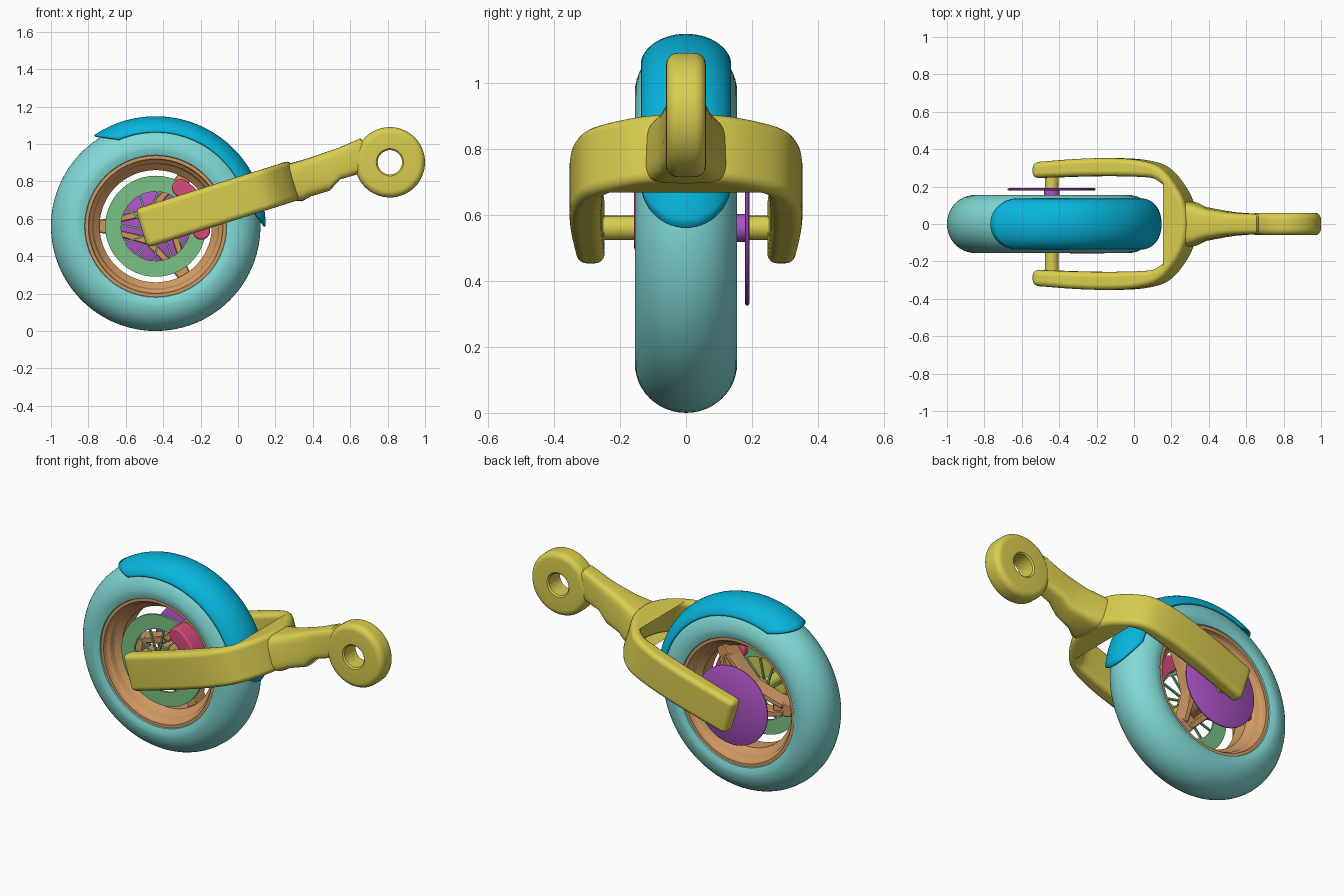
import bpy, bmesh
from math import sin, cos, pi, radians
from mathutils import Vector

if "Cube" in bpy.data.objects:
    bpy.data.objects.remove(bpy.data.objects["Cube"], do_unlink=True)


def material(name, r, g, b):
    col = [(c / 255) ** 2.2 for c in (r, g, b)] + [1]
    m = bpy.data.materials.new(name)
    m.use_nodes = True
    m.diffuse_color = col
    m.node_tree.nodes["Principled BSDF"].inputs["Base Color"].default_value = col
    return m


YELLOW = material("yellow", 216, 204, 80)
AQUA = material("pale aqua", 128, 216, 212)
BLUE = material("bright blue", 16, 180, 220)
COPPER = material("copper", 208, 152, 98)
GREEN = material("green", 120, 192, 130)
PURPLE = material("purple", 172, 84, 198)
PINK = material("pink", 214, 76, 126)

CX, CZ = -0.44, 0.56          # wheel centre
EX, EZ = 0.812, 0.902         # pivot eye centre
TILT = radians(17.5)          # slope of the fork


def finish(name, bm, mat, angle=35, weighted=False):
    bmesh.ops.recalc_face_normals(bm, faces=bm.faces[:])
    me = bpy.data.meshes.new(name)
    bm.to_mesh(me)
    bm.free()
    me.materials.append(mat)
    me.shade_smooth()
    me.set_sharp_from_angle(angle=radians(angle))
    ob = bpy.data.objects.new(name, me)
    bpy.context.collection.objects.link(ob)
    if weighted:
        ob.modifiers.new("normals", "WEIGHTED_NORMAL").keep_sharp = True
    return ob


def loft(name, rings, mat, close=False, caps=True, angle=35):
    """Skin equal rings of points; close joins the last ring to the first."""
    bm = bmesh.new()
    vs = [[bm.verts.new(p) for p in ring] for ring in rings]
    n = len(vs[0])
    for i in range(len(vs) if close else len(vs) - 1):
        a, b = vs[i], vs[(i + 1) % len(vs)]
        for j in range(n):
            k = (j + 1) % n
            bm.faces.new((a[j], a[k], b[k], b[j]))
    if caps and not close:
        bm.faces.new(vs[0])
        bm.faces.new(vs[-1])
    return finish(name, bm, mat, angle)


def revolve(name, profile, mat, cx=CX, cz=CZ, steps=72, angle=35):
    """Spin a closed (radius, y) profile round a y axis."""
    rings = [[(cx + r * cos(a), y, cz + r * sin(a)) for r, y in profile]
             for a in (2 * pi * i / steps for i in range(steps))]
    return loft(name, rings, mat, close=True, angle=angle)


def rod(name, r, y0, y1, mat):
    ends = [[(CX + r * cos(i * pi / 16), y, CZ + r * sin(i * pi / 16)) for i in range(32)]
            for y in (y0, y1)]
    return loft(name, ends, mat)


def prism(name, outline, lo, hi, place, mat, bevel=0.0, segs=3):
    """Extrude an outline from lo to hi, then round its sharp edges."""
    bm = bmesh.new()
    a = [bm.verts.new(place(p, q, lo)) for p, q in outline]
    b = [bm.verts.new(place(p, q, hi)) for p, q in outline]
    bm.faces.new(a)
    bm.faces.new(b)
    for i in range(len(a)):
        j = (i + 1) % len(a)
        bm.faces.new((a[i], a[j], b[j], b[i]))
    bmesh.ops.recalc_face_normals(bm, faces=bm.faces[:])
    if bevel:
        edges = [e for e in bm.edges if e.calc_face_angle(0) > 0.7]
        bmesh.ops.bevel(bm, geom=edges, offset=bevel, segments=segs, profile=0.5,
                        affect='EDGES', clamp_overlap=True)
    return finish(name, bm, mat, 40, True)


def wheel_place(p, q, y):
    return (CX + p, y, CZ + q)


def fork_place(u, y, v):
    return (-0.517 + u * cos(TILT) - v * sin(TILT), y, 0.548 + u * sin(TILT) + v * cos(TILT))


def spline(points, steps=4):
    """Catmull-Rom curve through 2D points."""
    p = [Vector(q) for q in points]
    p = [2 * p[0] - p[1]] + p + [2 * p[-1] - p[-2]]
    out = []
    for i in range(1, len(p) - 2):
        a, b, c, d = p[i - 1:i + 3]
        for s in range(steps):
            t = s / steps
            out.append(0.5 * (2 * b + (c - a) * t + (2 * a - 5 * b + 4 * c - d) * t * t
                              + (3 * b - a - 3 * c + d) * t ** 3))
    return out + [p[-2]]


def mirrored(half):
    return half + [(u, -y) for u, y in reversed(half[:-1])]


def bar(angle, r0, t0, r1, t1, w0, w1):
    """Quad between two polar positions with tangential offsets."""
    c, s = cos(angle), sin(angle)
    pts = [(r0, t0 - w0), (r1, t1 - w1), (r1, t1 + w1), (r0, t0 + w0)]
    return [(r * c - t * s, r * s + t * c) for r, t in pts]


# Tyre
crown = [(0.41 + 0.15 * cos(t), 0.155 * sin(t)) for t in (pi * i / 24 - pi / 2 for i in range(25))]
revolve("tyre", [(0.372, -0.125), (0.38, -0.145)] + crown + [(0.38, 0.145), (0.372, 0.125)],
        AQUA, steps=96)

# Rim with stepped lips
lip = [(0.385, 0.12), (0.378, 0.138), (0.36, 0.138), (0.354, 0.118), (0.34, 0.105),
       (0.332, 0.075), (0.30, 0.045)]
revolve("rim", lip + [(r, -y) for r, y in reversed(lip)], COPPER, angle=25)

# Hub and three forked spokes
rod("hub", 0.075, -0.07, 0.11, COPPER)
for i in range(3):
    a = radians(60 + 120 * i)
    for side in (-1, 1):
        prism(f"spoke_leg_{i}_{side}", bar(a, 0.05, side * 0.075, 0.26, side * 0.022, 0.022, 0.016),
              -0.01, 0.085, wheel_place, COPPER, 0.005, 1)
    prism(f"spoke_tip_{i}", bar(a, 0.19, 0, 0.315, 0, 0.05, 0.034), -0.02, 0.075,
          wheel_place, COPPER, 0.006, 1)

# Brake rotor: ring, thin arms and centre
revolve("rotor_ring", [(0.185, -0.082), (0.27, -0.082), (0.27, -0.096), (0.185, -0.096)], GREEN)
rod("rotor_centre", 0.06, -0.096, -0.07, GREEN)
for i in range(12):
    prism(f"rotor_arm_{i}", bar(i * pi / 6, 0.05, 0.02, 0.19, -0.01, 0.005, 0.005),
          -0.095, -0.083, wheel_place, GREEN)

# Brake caliper, an arched capsule over the rotor
a0, a1, mid, half = radians(-6), radians(57), 0.245, 0.047
caps = []
for end, start in ((a1, 0), (a0, pi)):
    caps.append([(mid * cos(end) + half * cos(end + start + pi * k / 8),
                  mid * sin(end) + half * sin(end + start + pi * k / 8)) for k in range(9)])
outer = [((mid + half) * cos(a0 + (a1 - a0) * k / 8), (mid + half) * sin(a0 + (a1 - a0) * k / 8))
         for k in range(1, 8)]
inner = [((mid - half) * cos(a1 + (a0 - a1) * k / 8), (mid - half) * sin(a1 + (a0 - a1) * k / 8))
         for k in range(1, 8)]
prism("brake_caliper", outer + caps[0] + inner + caps[1], -0.157, -0.05,
      wheel_place, PINK, 0.012)

# Side disc with its collar, and the axle
revolve("side_disc", [(0.03, 0.178), (0.228, 0.178), (0.235, 0.182), (0.235, 0.188),
                      (0.228, 0.192), (0.03, 0.192)], PURPLE)
rod("disc_collar", 0.042, 0.10, 0.185, PURPLE)
rod("axle", 0.037, -0.27, 0.27, YELLOW)

# Fender: curved shell with rounded ends
bm = bmesh.new()
grid = []
for j in range(25):
    s = j / 12 - 1
    t = radians(82) * s
    lo, hi = radians(14 * s * s), radians(124 - 11 * s * s)
    r, y = 0.49 + 0.098 * cos(t), 0.138 * sin(t)
    grid.append([bm.verts.new((CX + r * cos(a), y, CZ + r * sin(a)))
                 for a in (lo + (hi - lo) * i / 40 for i in range(41))])
for p, q in zip(grid, grid[1:]):
    for i in range(40):
        bm.faces.new((p[i], p[i + 1], q[i + 1], q[i]))
fender = finish("fender", bm, BLUE)
if fender.data.polygons[500].normal.z < 0:
    fender.data.flip_normals()
shell = fender.modifiers.new("thickness", "SOLIDIFY")
shell.thickness, shell.offset = 0.012, -1

# Fork: U-shaped outline, extruded across its slope
fork_outer = spline(mirrored([(0, 0.33), (0.25, 0.348), (0.45, 0.352), (0.6, 0.34), (0.71, 0.305),
                              (0.79, 0.225), (0.85, 0.12), (0.87, 0)]))
fork_inner = spline(mirrored([(0, 0.245), (0.3, 0.255), (0.6, 0.252), (0.7, 0.232),
                              (0.77, 0.15), (0.8, 0)]))
prism("fork", fork_outer + fork_inner[::-1], -0.108, 0.108, fork_place, YELLOW, 0.03, 4)

# Stem: rounded sections as bottom x, z, top x, z, bottom and top half width
sections = [(0.30, 0.695, 0.25, 0.89, 0.13, 0.12), (0.345, 0.695, 0.31, 0.905, 0.12, 0.105),
            (0.39, 0.72, 0.38, 0.925, 0.095, 0.08), (0.49, 0.75, 0.48, 0.96, 0.075, 0.063),
            (0.545, 0.81, 0.54, 0.98, 0.065, 0.058), (0.64, 0.838, 0.655, 1.03, 0.056, 0.054),
            (0.69, 0.88, 0.69, 0.99, 0.05, 0.05)]
rings = []
for xb, zb, xt, zt, wb, wt in sections:
    ring = []
    for k in range(32):
        a = 2 * pi * k / 32
        c, s = (abs(f) ** 0.45 * (1 if f > 0 else -1) for f in (cos(a), sin(a)))
        h = (s + 1) / 2
        ring.append((xb + (xt - xb) * h, c * (wb + (wt - wb) * h), zb + (zt - zb) * h))
    rings.append(ring)
loft("stem", rings, YELLOW)

# Pivot eye with rounded rim
edge = [(0.153 + 0.035 * sin(t), 0.025 + 0.035 * cos(t)) for t in (pi * k / 12 for k in range(7))]
edge = [(0.065, 0.052), (0.073, 0.06)] + edge
revolve("pivot_eye", edge + [(r, -y) for r, y in reversed(edge)], YELLOW, EX, EZ, 64)
